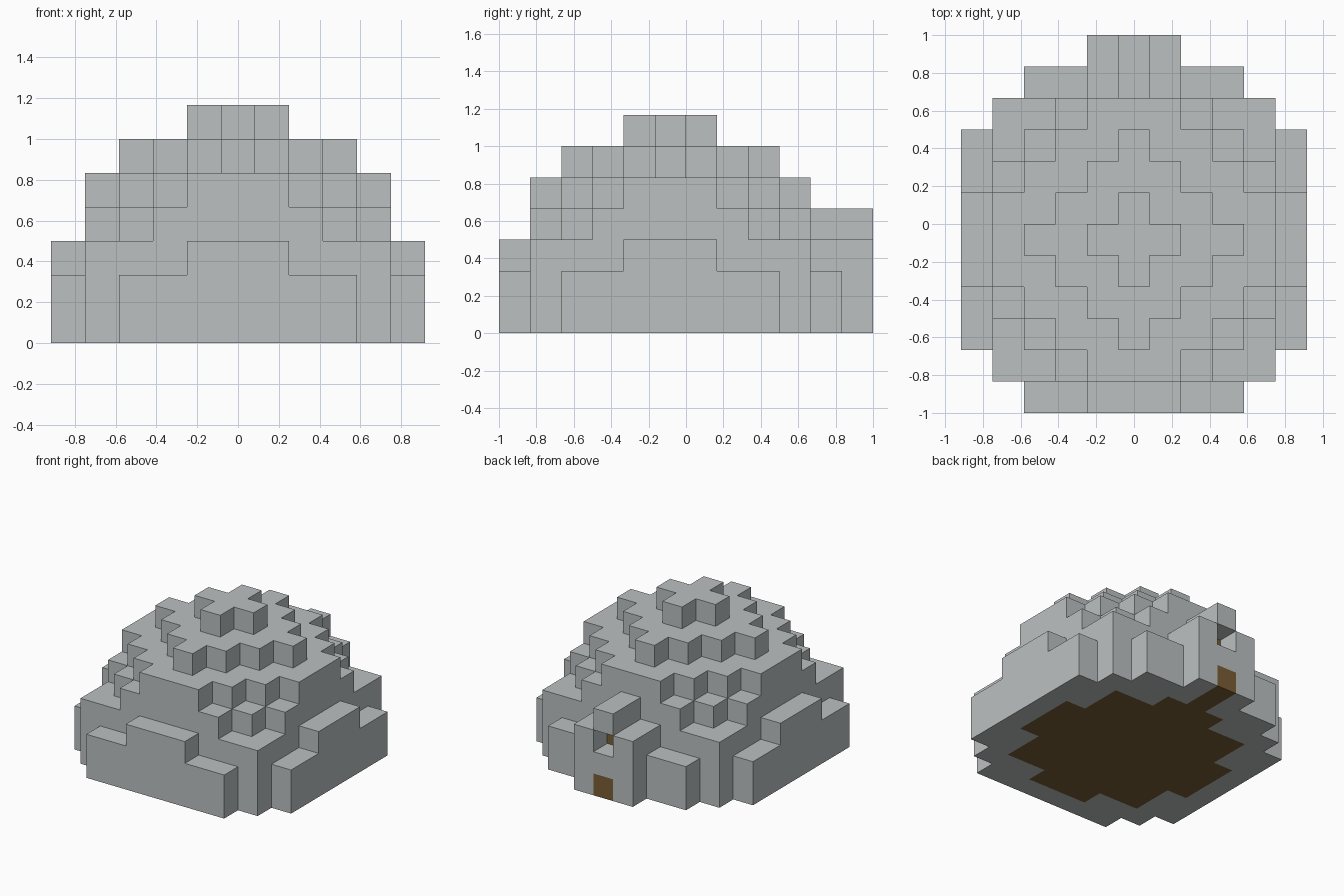
import bpy, bmesh, math
from mathutils import Vector

if "Cube" in bpy.data.objects:
    bpy.data.objects.remove(bpy.data.objects["Cube"], do_unlink=True)

CELL = 1 / 6
Y_SHIFT = -CELL / 2          # dome centre sits slightly forward of the origin


def make_material(name, color):
    mat = bpy.data.materials.new(name)
    mat.use_nodes = True
    mat.diffuse_color = color
    mat.node_tree.nodes["Principled BSDF"].inputs["Base Color"].default_value = color
    return mat


stone = make_material("pale stone", (0.50, 0.53, 0.53, 1))
earth = make_material("brown earth", (0.19, 0.11, 0.036, 1))


def dome_height(i, j):
    """Number of stacked blocks at a cell of the stepped dome."""
    small, big = sorted((abs(i), abs(j)))
    total = small + big
    if big > 5 or (big == 5 and small > 3):
        return 0
    if big == 5:
        return 3 if small <= 1 else 2
    if total <= 1:
        return 7
    if total <= 3:
        return 6
    if total <= 5:
        return 5
    return 4 if total == 6 else 3


def is_floor(i, j):
    """Earth patch inside the walls, plus the path to the doorway."""
    small, big = sorted((abs(i), abs(j)))
    return big <= 3 or (big == 4 and small <= 1) or (i == 0 and j >= 5)


# Stepped dome
span = range(-5, 6)
dome = {(i, j, k) for i in span for j in span for k in range(dome_height(i, j))}

# Entrance porch: two side walls, a raised lintel and an open niche
porch = {(i, j, k) for i in (-1, 0, 1) for j in (5, 6)
         for k in range(4 if i == 0 else 3)}
porch.discard((0, 6, 2))

# Earth floor and the earth wall behind the niche
solid = dome | porch
floor = {c for c in solid if c[2] == 0 and is_floor(c[0], c[1])}
niche_back = {(0, 5, 2)}
porch -= floor | niche_back
dome -= floor | niche_back | porch


def build(name, cells, mat):
    """Make the outer skin of a group of blocks, merged into large flat faces."""
    bm = bmesh.new()
    for cell in sorted(cells):
        centre = Vector(cell) * CELL + Vector((0, Y_SHIFT, CELL / 2))
        for axis in range(3):
            for sign in (-1, 1):
                near = list(cell)
                near[axis] += sign
                if tuple(near) in solid:
                    continue
                n, u = Vector(), Vector()
                n[axis] = sign
                u[(axis + 1) % 3] = 1
                v = n.cross(u)
                bm.faces.new([bm.verts.new(centre + (n + a * u + b * v) * CELL / 2)
                              for a, b in ((-1, -1), (1, -1), (1, 1), (-1, 1))])
    bmesh.ops.remove_doubles(bm, verts=bm.verts[:], dist=0.001)
    bmesh.ops.dissolve_limit(bm, angle_limit=math.radians(1),
                             verts=bm.verts[:], edges=bm.edges[:])
    mesh = bpy.data.meshes.new(name)
    bm.to_mesh(mesh)
    bm.free()
    mesh.materials.append(mat)
    obj = bpy.data.objects.new(name, mesh)
    bpy.context.collection.objects.link(obj)


build("stepped_dome", dome, stone)
build("entrance_porch", porch, stone)
build("earth_floor", floor, earth)
build("niche_back", niche_back, earth)
